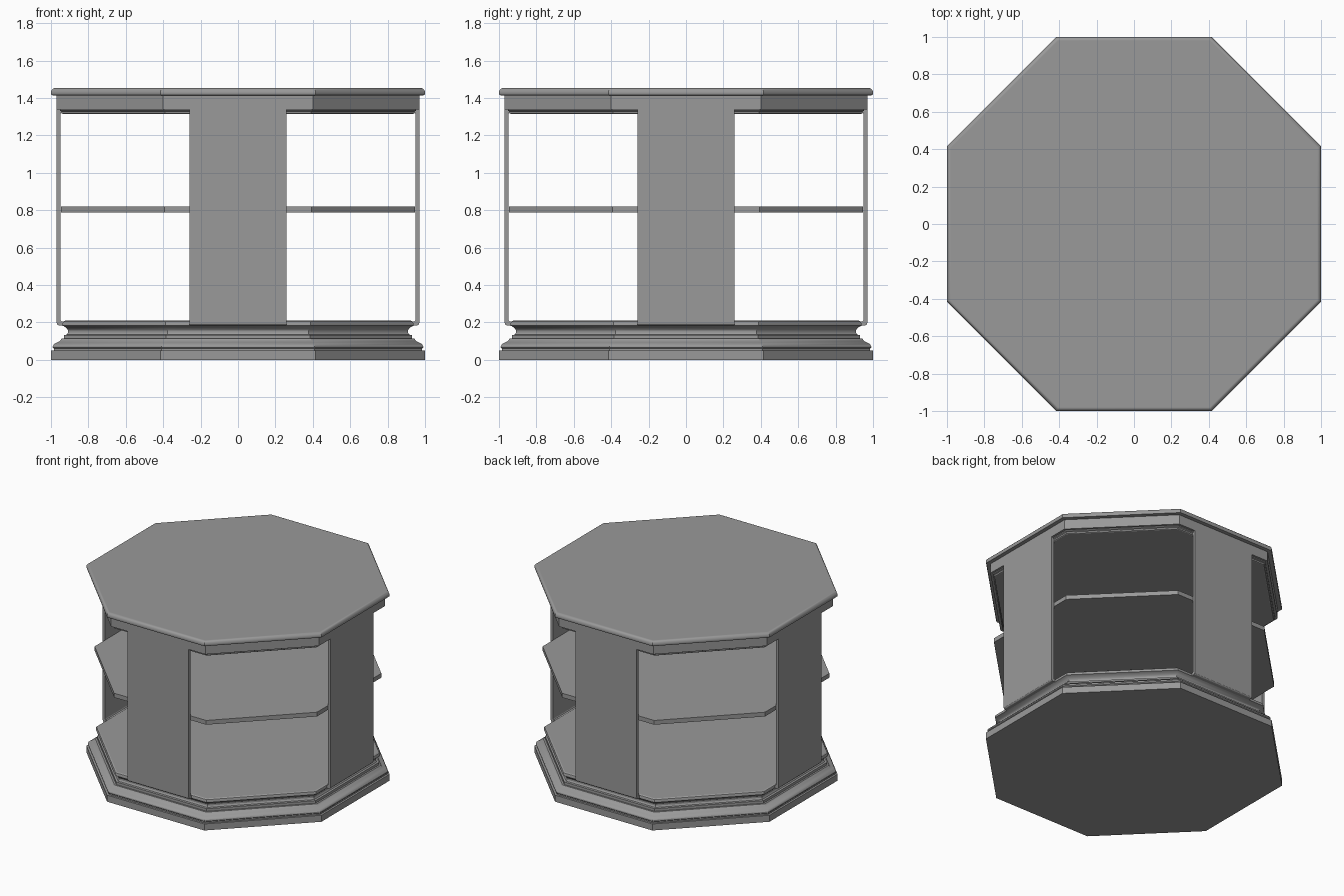
import bpy, bmesh, math

if "Cube" in bpy.data.objects:
    bpy.data.objects.remove(bpy.data.objects["Cube"])

N = 8

# Dark grey finish shared by all parts
grey = bpy.data.materials.new("dark_grey")
grey.diffuse_color = (0.32, 0.32, 0.32, 1)
grey.use_nodes = True
grey.node_tree.nodes["Principled BSDF"].inputs["Base Color"].default_value = grey.diffuse_color


def finish(name, bm):
    bmesh.ops.recalc_face_normals(bm, faces=bm.faces)
    me = bpy.data.meshes.new(name)
    bm.to_mesh(me)
    bm.free()
    me.materials.append(grey)
    ob = bpy.data.objects.new(name, me)
    bpy.context.collection.objects.link(ob)
    bpy.ops.object.select_all(action='DESELECT')
    ob.select_set(True)
    bpy.context.view_layer.objects.active = ob
    bpy.ops.object.shade_smooth_by_angle(angle=math.radians(28))
    # Large faces keep flat shading next to the rounded edges
    ob.modifiers.new("flat_large_faces", 'WEIGHTED_NORMAL').keep_sharp = True
    return ob


def octagon_loft(name, profile):
    """Sweep a (distance to flat side, z) profile round an octagon, capped at both ends."""
    bm = bmesh.new()
    rings = []
    for d, z in profile:
        r = d / math.cos(math.pi / N)
        rings.append([bm.verts.new((r * math.cos((i + 0.5) * 2 * math.pi / N),
                                    r * math.sin((i + 0.5) * 2 * math.pi / N), z))
                      for i in range(N)])
    for a, b in zip(rings, rings[1:]):
        for i in range(N):
            j = (i + 1) % N
            bm.faces.new((a[i], a[j], b[j], b[i]))
    bm.faces.new(rings[0])
    bm.faces.new(rings[-1])
    return finish(name, bm)


def side_panel(name, profile, half_width, angle):
    """Extrude a (depth, z) section across the panel width, then turn it to its side."""
    bm = bmesh.new()
    ends = [[bm.verts.new((d * math.cos(angle) - w * math.sin(angle),
                           d * math.sin(angle) + w * math.cos(angle), z))
             for d, z in profile] for w in (-half_width, half_width)]
    n = len(profile)
    for i in range(n):
        j = (i + 1) % n
        bm.faces.new((ends[0][i], ends[0][j], ends[1][j], ends[1][i]))
    bm.faces.new(ends[0])
    bm.faces.new(ends[1])
    return finish(name, bm)


# Moulded plinth: square foot, ogee, fillet, cove and top slab
octagon_loft("base_moulding", [
    (1.0, 0), (1.0, 0.05), (0.985, 0.05), (0.985, 0.06), (0.991, 0.066), (0.99, 0.075),
    (0.983, 0.085), (0.968, 0.093), (0.952, 0.101), (0.943, 0.113), (0.93, 0.113),
    (0.93, 0.133), (0.915, 0.135), (0.909, 0.146), (0.909, 0.157), (0.915, 0.168),
    (0.928, 0.178), (0.938, 0.183), (0.938, 0.195), (0.934, 0.204), (0.925, 0.21)])

# Middle shelf
octagon_loft("shelf", [(0.946, 0.787), (0.946, 0.82)])

# Apron under the top with a small stepped moulding
octagon_loft("top_apron", [
    (0.938, 1.315), (0.943, 1.318), (0.945, 1.328), (0.953, 1.333), (0.953, 1.34),
    (0.97, 1.34), (0.97, 1.42)])

# Table top with a rounded rim
octagon_loft("table_top", [
    (0.99, 1.414), (0.997, 1.416), (1.0, 1.422), (1.0, 1.431), (0.997, 1.442),
    (0.99, 1.45), (0.98, 1.454)])

# Four upright panels, curling in at the foot to meet the base
section = [(0.92, 0.183), (0.952, 0.183), (0.962, 0.186), (0.968, 0.192), (0.97, 0.2),
           (0.97, 1.34), (0.935, 1.34), (0.935, 1.328), (0.943, 1.325), (0.948, 1.316),
           (0.948, 0.212), (0.944, 0.206), (0.92, 0.204)]
for k, side in enumerate(("right", "back", "left", "front")):
    side_panel(side + "_panel", section, 0.26, k * math.pi / 2)
